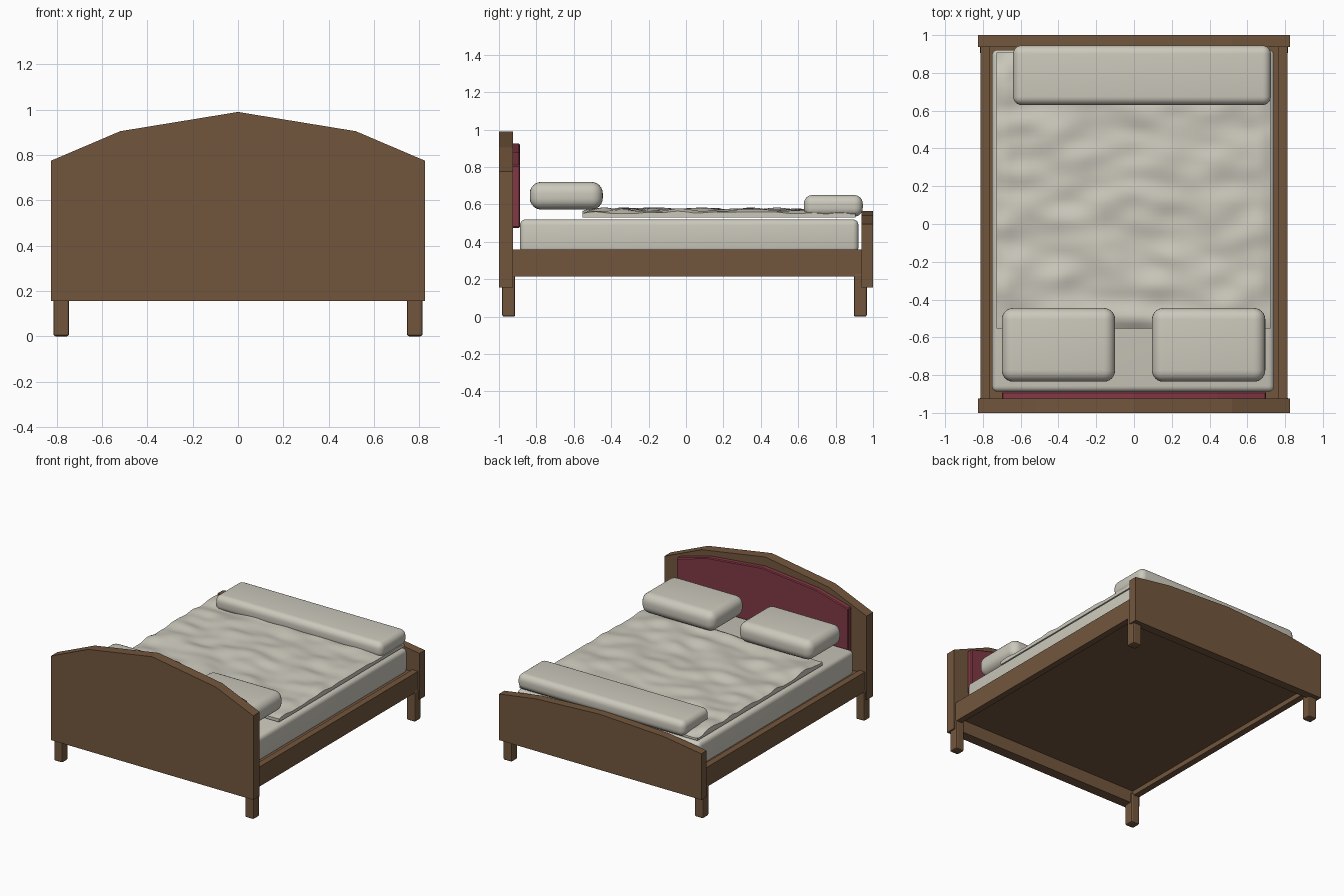
import bpy, bmesh, math
from mathutils import noise, Vector

if "Cube" in bpy.data.objects:
    bpy.data.objects.remove(bpy.data.objects["Cube"])


def material(name, rgb):
    m = bpy.data.materials.new(name)
    m.diffuse_color = (*rgb, 1)
    m.use_nodes = True
    m.node_tree.nodes["Principled BSDF"].inputs["Base Color"].default_value = m.diffuse_color
    return m


WOOD = material("brown wood", (0.17, 0.094, 0.046))
RED = material("red upholstery", (0.22, 0.04, 0.057))
LINEN = material("off white linen", (0.60, 0.58, 0.50))


def finish(name, bm, mat, smooth=False):
    bmesh.ops.recalc_face_normals(bm, faces=bm.faces[:])
    me = bpy.data.meshes.new(name)
    bm.to_mesh(me)
    bm.free()
    ob = bpy.data.objects.new(name, me)
    bpy.context.collection.objects.link(ob)
    me.materials.append(mat)
    if smooth:
        for p in me.polygons:
            p.use_smooth = True
    return ob


def bevel(ob, width, segments):
    mod = ob.modifiers.new("bevel", 'BEVEL')
    mod.width = width
    mod.segments = segments


def box(name, x, y, z, mat, width=0, segments=1, smooth=False):
    bm = bmesh.new()
    bmesh.ops.create_cube(bm, size=1)
    for v in bm.verts:
        v.co = [(a + b) / 2 + c * (b - a) for c, (a, b) in zip(v.co, (x, y, z))]
    ob = finish(name, bm, mat, smooth)
    if width:
        bevel(ob, width, segments)
    return ob


def board(name, half, y, bottom, top, mat):
    """Arched board: top lists (x, z) from the centre out to the edge."""
    outline = [(-half, bottom), (half, bottom)]
    outline += [p for p in reversed(top)] + [(-a, b) for a, b in top[1:]]
    bm = bmesh.new()
    face = bm.faces.new([bm.verts.new((a, y[0], b)) for a, b in outline])
    ext = bmesh.ops.extrude_face_region(bm, geom=[face])["geom"]
    for v in ext:
        if isinstance(v, bmesh.types.BMVert):
            v.co.y = y[1]
    return finish(name, bm, mat)


# Head and foot boards, upholstered panel
board("headboard", 0.825, (-1, -0.925), 0.155,
      [(0, 0.99), (0.52, 0.905), (0.825, 0.775)], WOOD)
board("footboard", 0.825, (0.937, 1), 0.155,
      [(0, 0.565), (0.52, 0.54), (0.825, 0.495)], WOOD)
panel = board("headboard_panel", 0.70, (-0.93, -0.888), 0.475,
              [(0, 0.925), (0.44, 0.88), (0.70, 0.81)], RED)
bevel(panel, 0.006, 1)

# Rails, legs and base
for side, s in (("left", -1), ("right", 1)):
    box(side + "_rail", sorted((s * 0.765, s * 0.812)), (-0.93, 0.94), (0.215, 0.36), WOOD)
    for end, y in (("front", -0.948), ("back", 0.932)):
        box(f"{end}_{side}_leg", sorted((s * 0.745, s * 0.815)),
            (y - 0.035, y + 0.035), (0, 0.23), WOOD, 0.01, 2)
box("bed_base", (-0.77, 0.77), (-0.93, 0.94), (0.25, 0.345), WOOD)

# Mattress, pillows and bolster
box("mattress", (-0.752, 0.742), (-0.888, 0.922), (0.34, 0.52), LINEN, 0.03, 4, True)
for side, x in (("left", -0.70), ("right", 0.095)):
    box(side + "_pillow", (x, x + 0.60), (-0.835, -0.445), (0.573, 0.72), LINEN, 0.06, 6, True)
box("foot_bolster", (-0.64, 0.725), (0.63, 0.945), (0.535, 0.65), LINEN, 0.045, 6, True)

# Rumpled blanket: flat slab whose top is displaced by noise
bm = bmesh.new()
bmesh.ops.create_grid(bm, x_segments=60, y_segments=60, size=0.5)
bottom = bm.faces[:]
ext = bmesh.ops.extrude_face_region(bm, geom=bottom, use_keep_orig=True)["geom"]
upper = {v for v in ext if isinstance(v, bmesh.types.BMVert)}
for v in bm.verts:
    edge = 0.5 - max(abs(v.co.x), abs(v.co.y))
    x, y = v.co.x * 1.45 - 0.003, v.co.y * 1.46 + 0.177
    z = 0.53
    if v in upper:
        n = noise.noise(Vector((x * 5, y * 9, 0.3)))
        z = 0.57 + 0.022 * n - 0.012 * max(0, 1 - edge / 0.03)
    v.co = (x, y, z)
ob = finish("blanket", bm, LINEN, True)
bpy.context.view_layer.objects.active = ob
ob.select_set(True)
bpy.ops.object.shade_smooth_by_angle(angle=math.radians(45))
